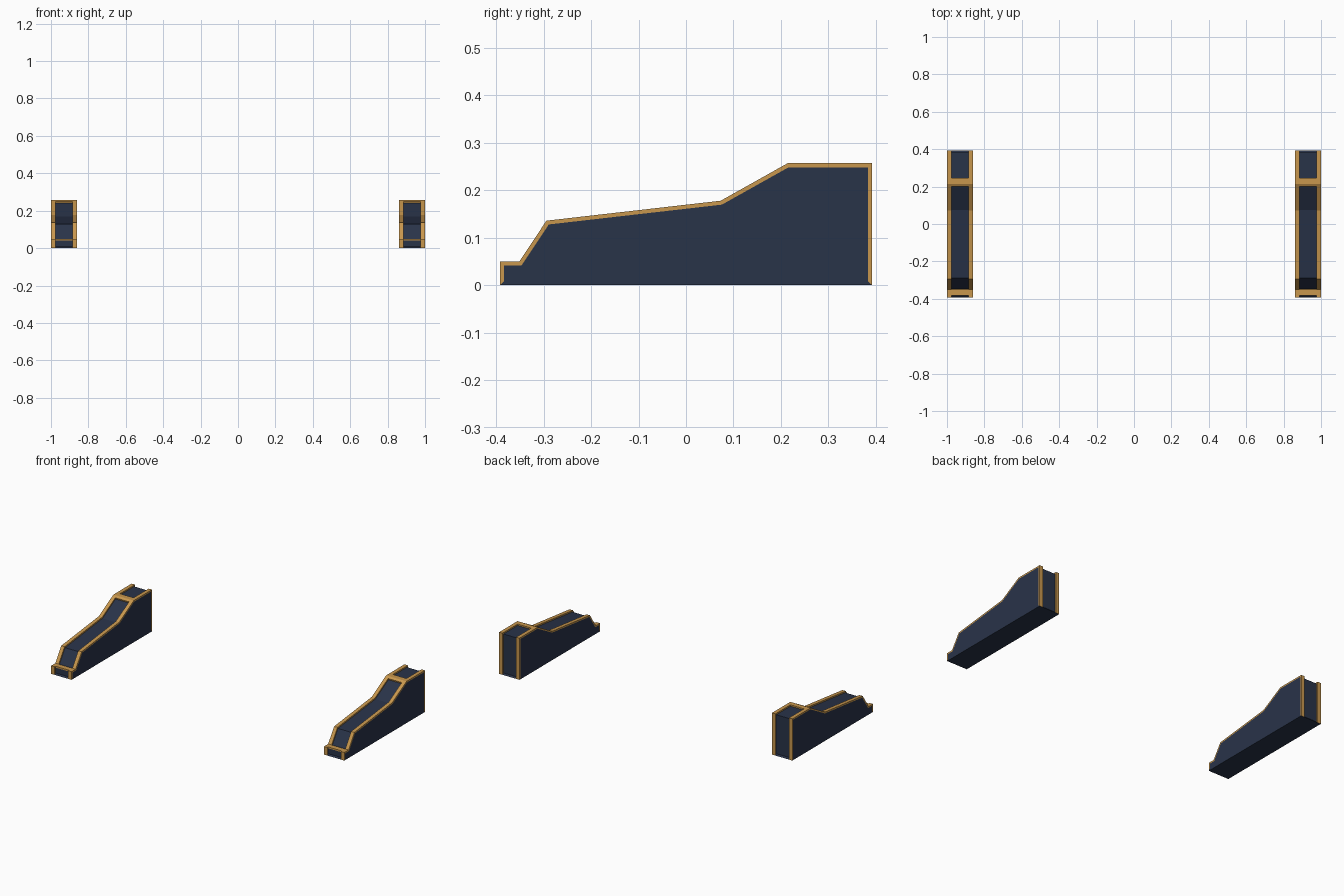
import bpy, bmesh
from mathutils import Vector

if "Cube" in bpy.data.objects:
    bpy.data.objects.remove(bpy.data.objects["Cube"])

X_IN, X_OUT, STRIP, THICK = 0.861, 1.0, 0.023, 0.0085


def material(name, color):
    m = bpy.data.materials.new(name)
    m.diffuse_color = (*color, 1)
    m.use_nodes = True
    m.node_tree.nodes["Principled BSDF"].inputs["Base Color"].default_value = m.diffuse_color
    return m


navy = material("navy", (0.022, 0.033, 0.066))
gold = material("gold", (0.58, 0.31, 0.075))

# Side silhouette (y, z), clockwise from the bottom front corner
outer = [Vector(p) for p in [
    (-0.392, 0), (-0.392, 0.05), (-0.351, 0.05), (-0.294, 0.136),
    (0.073, 0.178), (0.214, 0.257), (0.392, 0.257), (0.392, 0)]]


def inset(points, d):
    """Mitred inward offset of a clockwise polygon."""
    result = []
    for i, p in enumerate(points):
        a = (p - points[i - 1]).normalized()
        b = (points[(i + 1) % len(points)] - p).normalized()
        na, nb = Vector((a.y, -a.x)), Vector((b.y, -b.x))
        result.append(p + (na + nb) * d / (1 + na.dot(nb)))
    return result


inner = inset(outer, THICK)


def slab(name, profile, x0, x1, mat):
    """Extrude a side profile along x and mirror it to the other side."""
    bm = bmesh.new()
    face = bm.faces.new([bm.verts.new((x0, p[0], p[1])) for p in profile])
    ext = bmesh.ops.extrude_face_region(bm, geom=[face])
    verts = [g for g in ext["geom"] if isinstance(g, bmesh.types.BMVert)]
    bmesh.ops.translate(bm, vec=(x1 - x0, 0, 0), verts=verts)
    bmesh.ops.recalc_face_normals(bm, faces=bm.faces)
    mesh = bpy.data.meshes.new(name)
    bm.to_mesh(mesh)
    bm.free()
    mesh.materials.append(mat)
    ob = bpy.data.objects.new(name, mesh)
    bpy.context.collection.objects.link(ob)
    ob.modifiers.new("Mirror", 'MIRROR').use_mirror_merge = False
    return ob


# Dark core, recessed under the trim
slab("side_body", [outer[0]] + inner + [outer[-1]], X_IN, X_OUT, navy)

# Edge trim along both sides of each body
band = outer + inner[::-1]
slab("outer_edge_trim", band, X_OUT - STRIP, X_OUT, gold)
slab("inner_edge_trim", band, X_IN, X_IN + STRIP, gold)

# Cross bars joining the strips: front ledge and upper crease
cross = (X_IN + STRIP, X_OUT - STRIP, gold)
slab("front_ledge_bar", [(inner[1].x, outer[1].y), outer[2], inner[2], inner[1]], *cross)
t = 0.1
low_out, low_in = outer[5].lerp(outer[4], t), inner[5].lerp(inner[4], t)
slab("upper_crease_bar", [low_out, outer[5], (0.245, outer[5].y),
                          (0.245, inner[5].y), inner[5], low_in], *cross)
